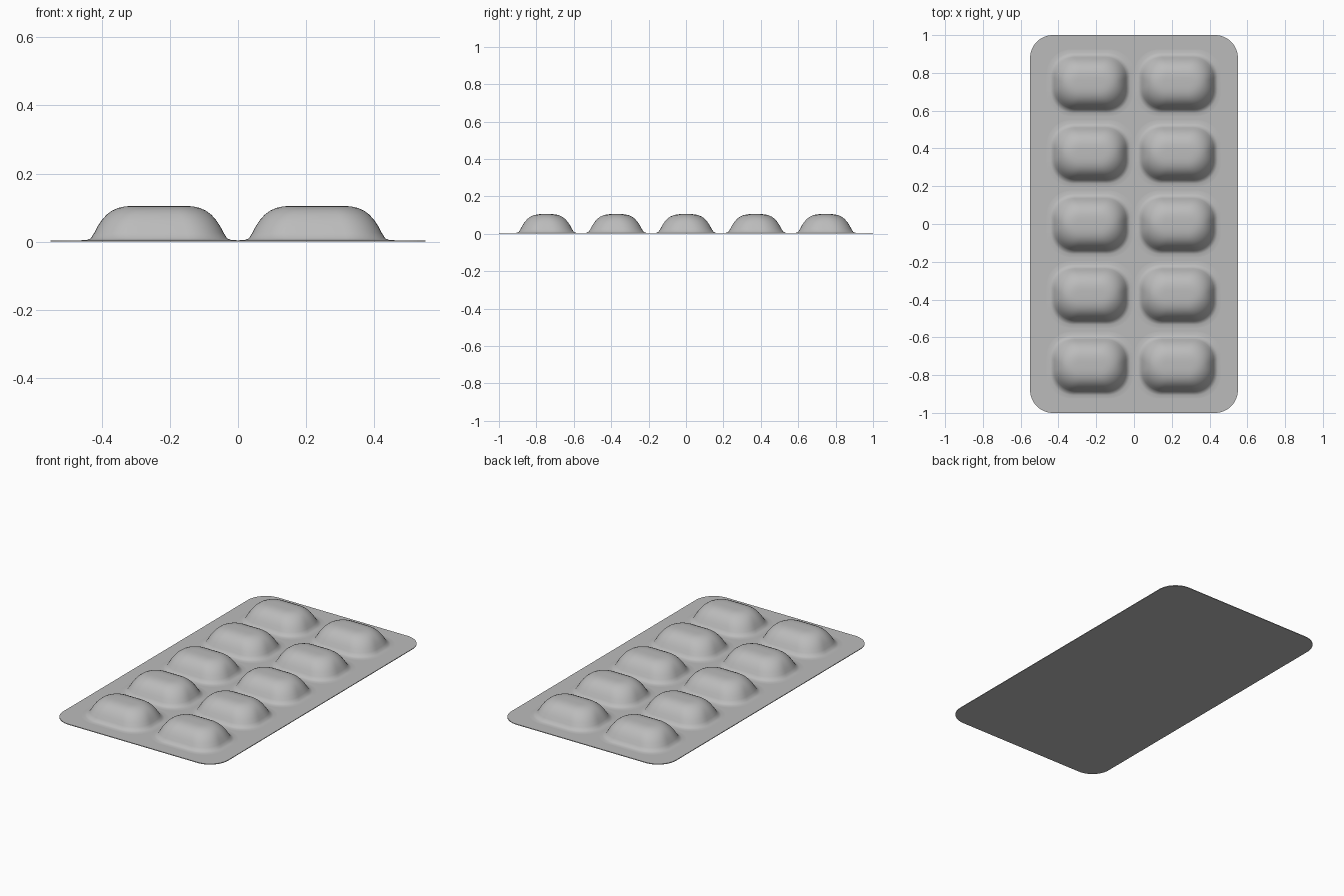
import bpy, bmesh, math

cube = bpy.data.objects.get("Cube")
if cube:
    bpy.data.objects.remove(cube, do_unlink=True)

foil = bpy.data.materials.new("foil grey")
foil.use_nodes = True
foil.diffuse_color = (0.5, 0.5, 0.5, 1)
foil.node_tree.nodes["Principled BSDF"].inputs["Base Color"].default_value = (0.5, 0.5, 0.5, 1)


def outline(hx, hy, r, seg):
    """Rounded rectangle as a counter-clockwise list of points."""
    pts = []
    for k, (sx, sy) in enumerate([(1, 1), (-1, 1), (-1, -1), (1, -1)]):
        for i in range(seg + 1):
            a = math.pi / 2 * (k + i / seg)
            pts.append((sx * (hx - r) + r * math.cos(a), sy * (hy - r) + r * math.sin(a)))
    return pts


def loft(name, rings, seg, close_bottom):
    """Skin stacked rounded rectangles given as (half x, half y, radius, z)."""
    bm = bmesh.new()
    loops = [[bm.verts.new((x, y, z)) for x, y in outline(hx, hy, r, seg)]
             for hx, hy, r, z in rings]
    for low, high in zip(loops, loops[1:]):
        n = len(low)
        for i in range(n):
            j = (i + 1) % n
            bm.faces.new((low[i], low[j], high[j], high[i]))
    bm.faces.new(loops[-1])
    if close_bottom:
        bm.faces.new(loops[0][::-1])
    mesh = bpy.data.meshes.new(name)
    bm.to_mesh(mesh)
    bm.free()
    mesh.materials.append(foil)
    return mesh


def place(name, mesh, x=0, y=0):
    obj = bpy.data.objects.new(name, mesh)
    bpy.context.collection.objects.link(obj)
    obj.location = (x, y, 0)
    return obj


# Thin backing sheet with rounded corners
SHEET = 0.004
place("backing_sheet", loft("backing_sheet", [(0.55, 1, 0.12, 0), (0.55, 1, 0.12, SHEET)], 12, True))

# Blister pocket: soft flared foot, steep wall, domed shoulder, flat crown
profile = [(-0.03, 0.0042), (-0.012, 0.005), (0, 0.01), (0.01, 0.026), (0.02, 0.045),
           (0.032, 0.063), (0.046, 0.079), (0.062, 0.091), (0.08, 0.099),
           (0.1, 0.1035), (0.12, 0.105), (0.135, 0.1052)]
HX, HY = 0.2, 0.147
rings = [(HX - d, HY - d, min(0.115 - 0.5 * d, HY - d - 0.002), z) for d, z in profile]
pocket = loft("blister_pocket", rings, 10, False)
for poly in pocket.polygons:
    poly.use_smooth = True

# Two columns of five pockets
for side, x in (("right", -0.232), ("left", 0.232)):
    for row in range(5):
        place(f"{side}_pocket_{row + 1}", pocket, x, (row - 2) * 0.3735)
